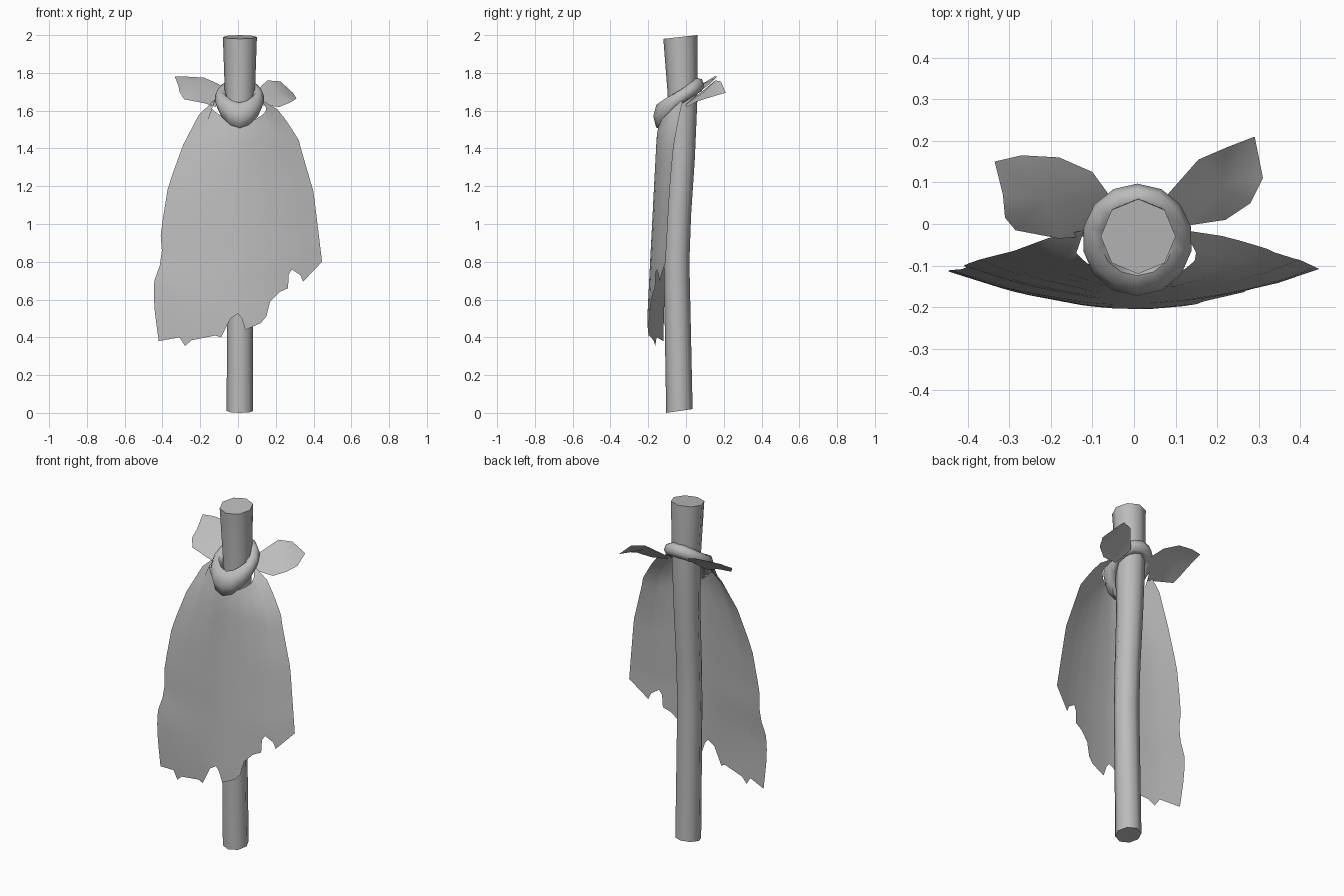
import bpy, math
from mathutils import Vector

if "Cube" in bpy.data.objects:
    bpy.data.objects.remove(bpy.data.objects["Cube"], do_unlink=True)

grey = bpy.data.materials.new("plain grey")
grey.use_nodes = True
colour = (0.5, 0.5, 0.5, 1)
grey.diffuse_color = colour
grey.node_tree.nodes["Principled BSDF"].inputs["Base Color"].default_value = colour


def make(name, verts, faces, angle=50):
    mesh = bpy.data.meshes.new(name)
    mesh.from_pydata(verts, [], faces)
    mesh.materials.append(grey)
    obj = bpy.data.objects.new(name, mesh)
    bpy.context.collection.objects.link(obj)
    bpy.ops.object.select_all(action='DESELECT')
    obj.select_set(True)
    bpy.context.view_layer.objects.active = obj
    bpy.ops.object.mode_set(mode='EDIT')
    bpy.ops.mesh.select_all(action='SELECT')
    bpy.ops.mesh.normals_make_consistent(inside=False)
    bpy.ops.object.mode_set(mode='OBJECT')
    bpy.ops.object.shade_smooth_by_angle(angle=math.radians(angle))
    return obj


def skin(rows, cols, wrap_rows=False, wrap_cols=False):
    """Quads joining a grid of rows x cols vertices."""
    faces = []
    for r in range(rows if wrap_rows else rows - 1):
        for c in range(cols if wrap_cols else cols - 1):
            r2, c2 = (r + 1) % rows, (c + 1) % cols
            faces.append((r * cols + c, r * cols + c2, r2 * cols + c2, r2 * cols + c))
    return faces


def lerp_table(table, z):
    """Piecewise linear lookup in (z, value) pairs listed from high to low."""
    if z >= table[0][0]:
        return table[0][1]
    for (z1, a), (z2, b) in zip(table, table[1:]):
        if z >= z2:
            return a + (b - a) * (z1 - z) / (z1 - z2)
    return table[-1][1]


# Bent eight-sided pole: height, y centre, radius
SIDES = 8
stations = [(0.01, -0.035, 0.07), (0.8, -0.05, 0.068), (1.05, -0.042, 0.069),
            (1.35, -0.025, 0.072), (1.7, -0.018, 0.08), (1.99, -0.03, 0.09)]
verts = []
for z, y, r in stations:
    for i in range(SIDES):
        a = math.tau * i / SIDES
        tilt = 0.01 * math.sin(a) if z in (0.01, 1.99) else 0
        verts.append((0.01 + r * math.cos(a), y + r * math.sin(a), z + tilt))
faces = skin(len(stations), SIDES, wrap_cols=True)
last = len(verts) - SIDES
faces += [tuple(range(SIDES)), tuple(range(last, last + SIDES))]
make("pole", verts, faces)

# Tilted collar roll, lower and thicker at the front
STEPS, ROUND = 14, 7
verts = []
for i in range(STEPS):
    a = math.tau * i / STEPS - math.pi / 2
    front = max(0, -math.sin(a))
    out = Vector((math.cos(a), math.sin(a), 0))
    mid = Vector((0.008, -0.035, 1.665)) + out * 0.098
    mid.z += 0.07 * math.sin(a) - 0.025 * front ** 3
    for j in range(ROUND):
        b = math.tau * j / ROUND
        verts.append(mid + out * (0.034 + 0.006 * front) * math.cos(b)
                     + Vector((0, 0, (0.04 + 0.035 * front) * math.sin(b))))
make("collar_roll", verts, skin(STEPS, ROUND, True, True), 60)

# Ragged cape: side outlines, depth tables and torn hem
left_edge = [(1.66, -0.12), (1.63, -0.18), (1.42, -0.29), (1.2, -0.37), (0.95, -0.41),
             (0.82, -0.40), (0.68, -0.45), (0.53, -0.44), (0.38, -0.42)]
right_edge = [(1.66, 0.12), (1.6, 0.22), (1.45, 0.32), (1.41, 0.33), (1.17, 0.40), (0.8, 0.445)]
side_depth = [(1.66, -0.015), (1.6, -0.03), (1.42, -0.065), (1.2, -0.085), (0.8, -0.108), (0.4, -0.12)]
mid_depth = [(1.6, -0.13), (1.47, -0.155), (0.8, -0.19), (0.5, -0.205)]
hem = [(-0.42, 0.38), (-0.31, 0.40), (-0.28, 0.355), (-0.245, 0.385), (-0.12, 0.41),
       (-0.09, 0.40), (-0.04, 0.50), (0, 0.525), (0.02, 0.50), (0.04, 0.44), (0.12, 0.475),
       (0.15, 0.51), (0.17, 0.59), (0.22, 0.64), (0.265, 0.66), (0.26, 0.72),
       (0.285, 0.76), (0.33, 0.73), (0.345, 0.695), (0.445, 0.80)]
ROWS = 16
verts = []
for hx, hz in hem:
    lo, hi = lerp_table(left_edge, hz), lerp_table(right_edge, hz)
    u = (hx - lo) / (hi - lo)
    top = 1.66 - 0.12 * math.sin(math.pi * u)
    for k in range(ROWS + 1):
        z = top + (hz - top) * k / ROWS
        lo_z, hi_z = lerp_table(left_edge, z), lerp_table(right_edge, z)
        bulge = 1 - abs(2 * u - 1) ** 1.8
        y_side, y_mid = lerp_table(side_depth, z), lerp_table(mid_depth, z)
        verts.append((lo_z + u * (hi_z - lo_z), y_side + (y_mid - y_side) * bulge, z))
make("ragged_cape", verts, skin(len(hem), ROWS + 1), 60)

# Two leaf-shaped knot ends behind the collar
right_end = [(-0.06, 0.07, 1.70), (-0.10, 0.125, 1.74), (-0.18, 0.16, 1.775), (-0.27, 0.165, 1.78),
             (-0.335, 0.15, 1.78), (-0.315, 0.07, 1.73), (-0.31, 0.015, 1.70),
             (-0.285, -0.015, 1.66), (-0.18, -0.035, 1.64), (-0.12, -0.03, 1.62)]
left_end = [(0.08, 0.07, 1.69), (0.155, 0.155, 1.76), (0.225, 0.185, 1.755), (0.29, 0.21, 1.695),
            (0.31, 0.11, 1.665), (0.28, 0.05, 1.645), (0.22, 0.01, 1.62), (0.12, -0.005, 1.63)]
for name, rim in (("right_knot_end", right_end), ("left_knot_end", left_end)):
    centre = sum((Vector(p) for p in rim), Vector()) / len(rim) + Vector((0, -0.005, 0.015))
    n = len(rim)
    make(name, rim + [centre], [(i, (i + 1) % n, n) for i in range(n)], 60)
